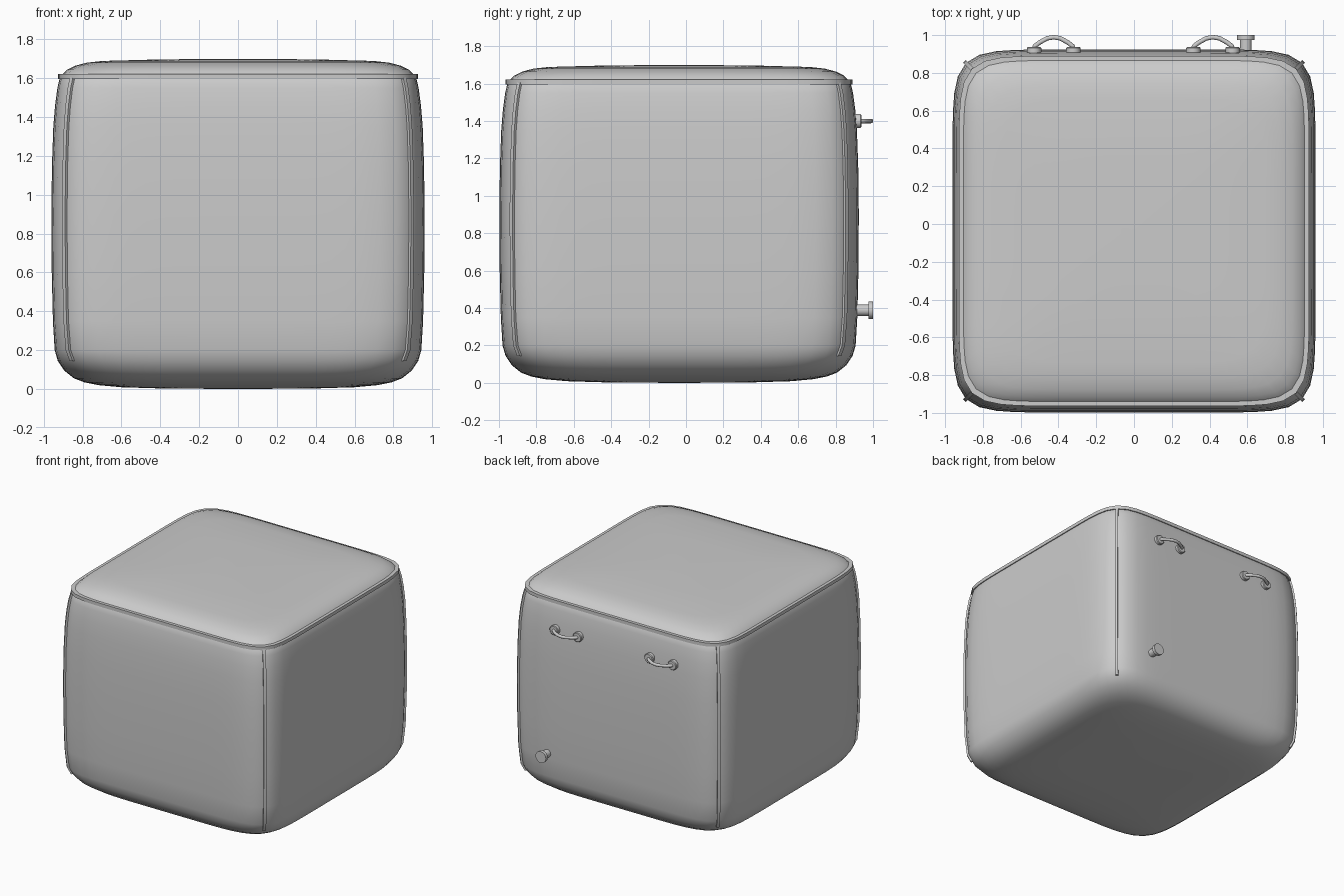
import bpy, bmesh, math
from mathutils import Vector

if "Cube" in bpy.data.objects:
    bpy.data.objects.remove(bpy.data.objects["Cube"])

CY = -0.037   # body centre in y
N = 96        # points around the body


def loft(name, rings, closed=False, angle=40):
    """Bridge equal-length rings of points; cap the ends or close into a loop."""
    bm = bmesh.new()
    vs = [[bm.verts.new(p) for p in ring] for ring in rings]
    n = len(vs[0])
    pairs = list(zip(vs, vs[1:])) + ([(vs[-1], vs[0])] if closed else [])
    for a, b in pairs:
        for i in range(n):
            j = (i + 1) % n
            bm.faces.new((a[i], a[j], b[j], b[i]))
    if not closed:
        bm.faces.new(vs[0][::-1])
        bm.faces.new(vs[-1])
    bmesh.ops.recalc_face_normals(bm, faces=bm.faces)
    me = bpy.data.meshes.new(name)
    bm.to_mesh(me)
    bm.free()
    ob = bpy.data.objects.new(name, me)
    bpy.context.collection.objects.link(ob)
    bpy.ops.object.select_all(action='DESELECT')
    bpy.context.view_layer.objects.active = ob
    ob.select_set(True)
    bpy.ops.object.shade_smooth_by_angle(angle=math.radians(angle))
    return ob


def squircle(h, z, n):
    """Rounded-square ring of half width h."""
    pts = []
    for i in range(N):
        t = 2 * math.pi * i / N
        c, s = math.cos(t), math.sin(t)
        r = h / (abs(c) ** n + abs(s) ** n) ** (1 / n)
        pts.append((r * c, CY + r * s, z))
    return pts


def disc(x, y, z, r, n=24):
    """Ring facing along y."""
    return [(x + r * math.cos(2 * math.pi * i / n), y,
             z + r * math.sin(2 * math.pi * i / n)) for i in range(n)]


# Soft body: (half width, z, corner exponent)
profile = [(0.02, 0, 3), (0.4, 0.003, 4), (0.6, 0.009, 4.6), (0.72, 0.02, 5.2),
           (0.79, 0.034, 5.8), (0.845, 0.055, 6.4), (0.895, 0.095, 7.2),
           (0.928, 0.145, 8), (0.944, 0.2, 8.6), (0.953, 0.35, 9), (0.959, 0.6, 9),
           (0.961, 0.9, 9), (0.958, 1.15, 9), (0.951, 1.35, 9), (0.942, 1.46, 9),
           (0.93, 1.55, 9), (0.917, 1.605, 9), (0.903, 1.622, 9), (0.88, 1.644, 8.6),
           (0.84, 1.664, 8), (0.78, 1.68, 7), (0.7, 1.689, 6), (0.4, 1.697, 4),
           (0.02, 1.7, 3)]
loft("body", [squircle(*p) for p in profile])

# Flat seam band around the top edge
band = [(0.895, 1.595), (0.927, 1.595), (0.927, 1.622), (0.898, 1.622)]
loft("top_seam", [squircle(h, z, 9) for h, z in band], closed=True)

# Raised seam strips on the four vertical corners
for name, sx, sy in (("front_left", -1, -1), ("front_right", 1, -1),
                     ("back_left", -1, 1), ("back_right", 1, 1)):
    rings = []
    for h, z, n in profile[7:17]:
        d = h * 2 ** (-1 / n)
        u = Vector((sx, sy, 0)).normalized()
        v = Vector((-u.y, u.x, 0))
        base = Vector((sx * d, CY + sy * d, z))
        rings.append([base + u * a + v * b for a, b in
                      ((-0.02, -0.011), (0.012, -0.011), (0.012, 0.011), (-0.02, 0.011))])
    loft(name + "_corner_seam", rings)

# Two back handles: arched bar on round feet
for side, cx in (("left", -0.425), ("right", 0.418)):
    path = [(-0.106, 0.925), (-0.1, 0.942), (-0.075, 0.961), (-0.035, 0.983), (0, 0.989),
            (0.035, 0.983), (0.075, 0.961), (0.1, 0.942), (0.106, 0.925)]
    rings = []
    for i, (px, py) in enumerate(path):
        a, b = path[max(i - 1, 0)], path[min(i + 1, len(path) - 1)]
        nrm = Vector((a[1] - b[1], b[0] - a[0], 0)).normalized()
        rings.append([Vector((cx + px, py, 1.4)) + nrm * 0.012 * math.cos(t)
                      + Vector((0, 0, 0.012 * math.sin(t)))
                      for t in [k * math.pi / 6 for k in range(12)]])
    loft(side + "_handle_bar", rings, angle=60)
    for k, dx in (("outer", -0.104), ("inner", 0.104)):
        x = cx + dx
        loft(f"{side}_handle_foot_{k}", [disc(x, 0.9, 1.4, 0.038), disc(x, 0.932, 1.4, 0.038),
                                         disc(x, 0.937, 1.4, 0.033)])

# Drain valve low on the back
loft("valve", [disc(0.592, y, 0.388, r) for y, r in
               ((0.88, 0.031), (0.975, 0.031), (0.975, 0.046), (1.0, 0.046))])
